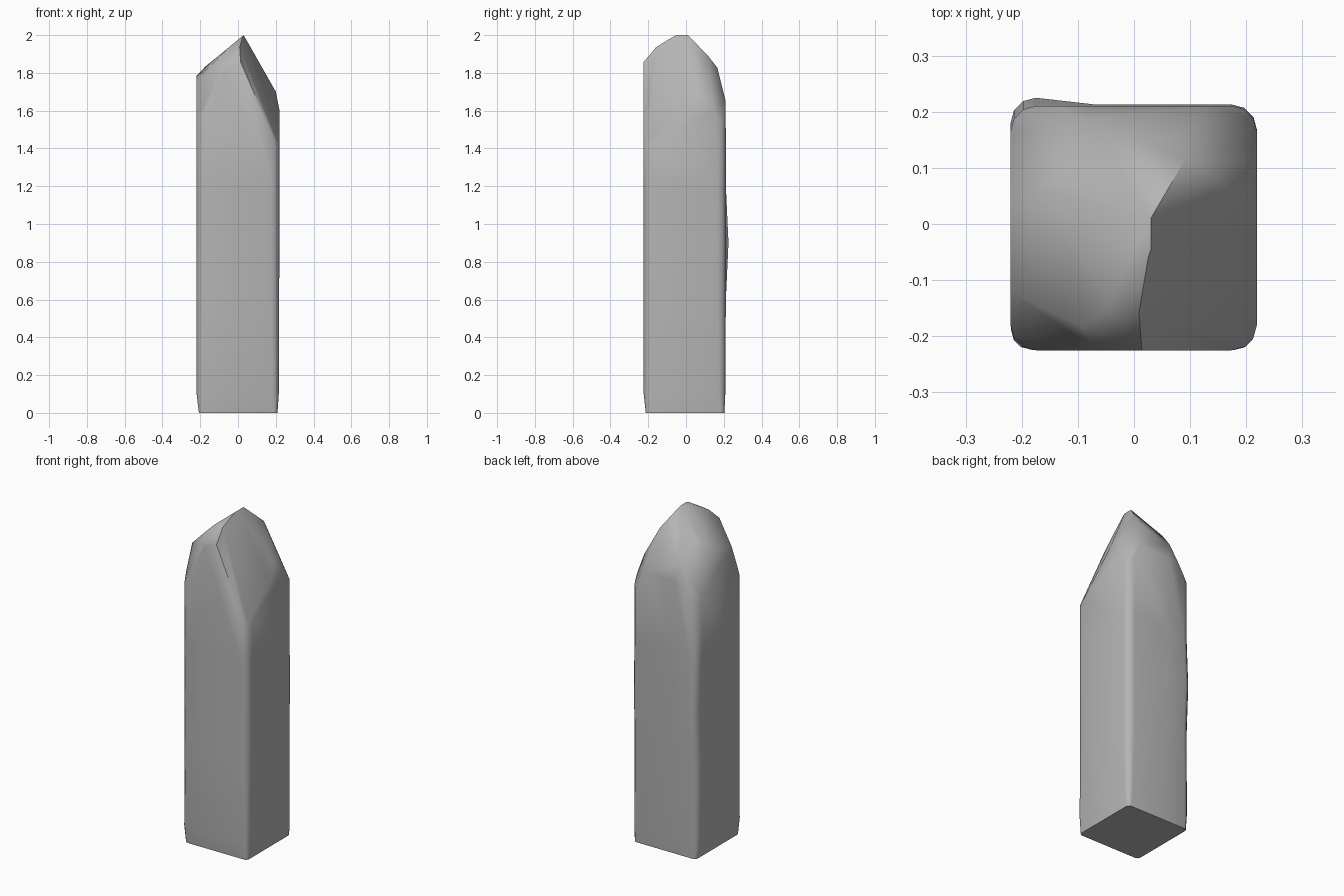
import bpy, bmesh, math
from mathutils import Vector

if "Cube" in bpy.data.objects:
    bpy.data.objects.remove(bpy.data.objects["Cube"])


def rounded_ring(x0, x1, y0, y1, r, z, steps=3):
    """Rounded rectangle outline at height z."""
    pts = []
    for cx, cy, start in ((x1 - r, y1 - r, 0), (x0 + r, y1 - r, 90),
                          (x0 + r, y0 + r, 180), (x1 - r, y0 + r, 270)):
        for i in range(steps + 1):
            a = math.radians(start + 90 * i / steps)
            pts.append(Vector((cx + r * math.cos(a), cy + r * math.sin(a), z)))
    return pts


def cut_slope(bm, point, sx, sy):
    """Remove everything above the plane through point with slopes sx, sy, and cap it."""
    res = bmesh.ops.bisect_plane(
        bm, geom=bm.verts[:] + bm.edges[:] + bm.faces[:], dist=1e-5,
        plane_co=point, plane_no=Vector((-sx, -sy, 1)).normalized(), clear_outer=True)
    edges = [e for e in res["geom_cut"] if isinstance(e, bmesh.types.BMEdge)]
    if edges:
        bmesh.ops.holes_fill(bm, edges=edges, sides=0)


bm = bmesh.new()

# Shaft: rounded square prism, slightly drawn in at the foot
levels = [(-0.207, 0.209, -0.213, 0.203, 0.02, 0.0),
          (-0.219, 0.216, -0.224, 0.208, 0.035, 0.1),
          (-0.220, 0.218, -0.225, 0.211, 0.045, 0.6),
          (-0.220, 0.219, -0.225, 0.213, 0.045, 0.9),
          (-0.220, 0.219, -0.225, 0.211, 0.045, 1.2),
          (-0.220, 0.219, -0.225, 0.209, 0.045, 2.3)]
rings = [[bm.verts.new(p) for p in rounded_ring(*lv)] for lv in levels]
n = len(rings[0])
for a, b in zip(rings, rings[1:]):
    for i in range(n):
        bm.faces.new((a[i], a[(i + 1) % n], b[(i + 1) % n], b[i]))
bm.faces.new(rings[0][::-1])
bm.faces.new(rings[-1])

# Small swelling on the back left edge
bmesh.ops.bisect_plane(bm, geom=bm.verts[:] + bm.edges[:] + bm.faces[:],
                       plane_co=(-0.07, 0, 0), plane_no=(1, 0, 0))
for v in bm.verts:
    if v.co.x < -0.12 and v.co.y > 0.15 and abs(v.co.z - 0.9) < 0.01:
        v.co.y += 0.012

# Chipped tip: point on each facet, slope in x, slope in y
facets = [
    ((0.03, 0, 2.0), 0.82, 0),            # left roof
    ((-0.15, 0, 1.85), 1.0, 0.1),         # left eave
    ((0.03, 0, 2.0), -1.76, 0),           # right roof
    ((0, -0.05, 2.0), 0.1, 0.6),          # front crown
    ((0, -0.17, 1.92), 0.2, 1.2),         # front brow
    ((0.03, 0.01, 2.0), 0.3, -1.2),       # back crown
    ((0, 0.205, 1.67), 0, -4.0),          # back brow
    ((0.215, -0.22, 1.40), -2.3, 1.0),    # front right corner
    ((0.215, 0.21, 1.50), -1.8, -1.8),    # back right corner
    ((-0.22, -0.225, 1.50), 2.2, 2.6),    # front left corner
    ((-0.22, 0.21, 1.50), 1.7, -1.7),     # back left corner
    ((0.2, 0, 1.70), -5.0, 0),            # right shoulder
]
for point, sx, sy in facets:
    cut_slope(bm, Vector(point), sx, sy)

bmesh.ops.remove_doubles(bm, verts=bm.verts[:], dist=0.001)
bmesh.ops.recalc_face_normals(bm, faces=bm.faces[:])
mesh = bpy.data.meshes.new("stone_post")
bm.to_mesh(mesh)
bm.free()
post = bpy.data.objects.new("stone_post", mesh)
bpy.context.collection.objects.link(post)

# Dark grey stone
stone = bpy.data.materials.new("dark_stone")
stone.diffuse_color = (0.46, 0.46, 0.46, 1)
stone.use_nodes = True
stone.node_tree.nodes["Principled BSDF"].inputs["Base Color"].default_value = stone.diffuse_color
mesh.materials.append(stone)

# Soft shading, only the strongest breaks stay crisp
bpy.context.view_layer.objects.active = post
post.select_set(True)
bpy.ops.object.shade_smooth_by_angle(angle=math.radians(62))
